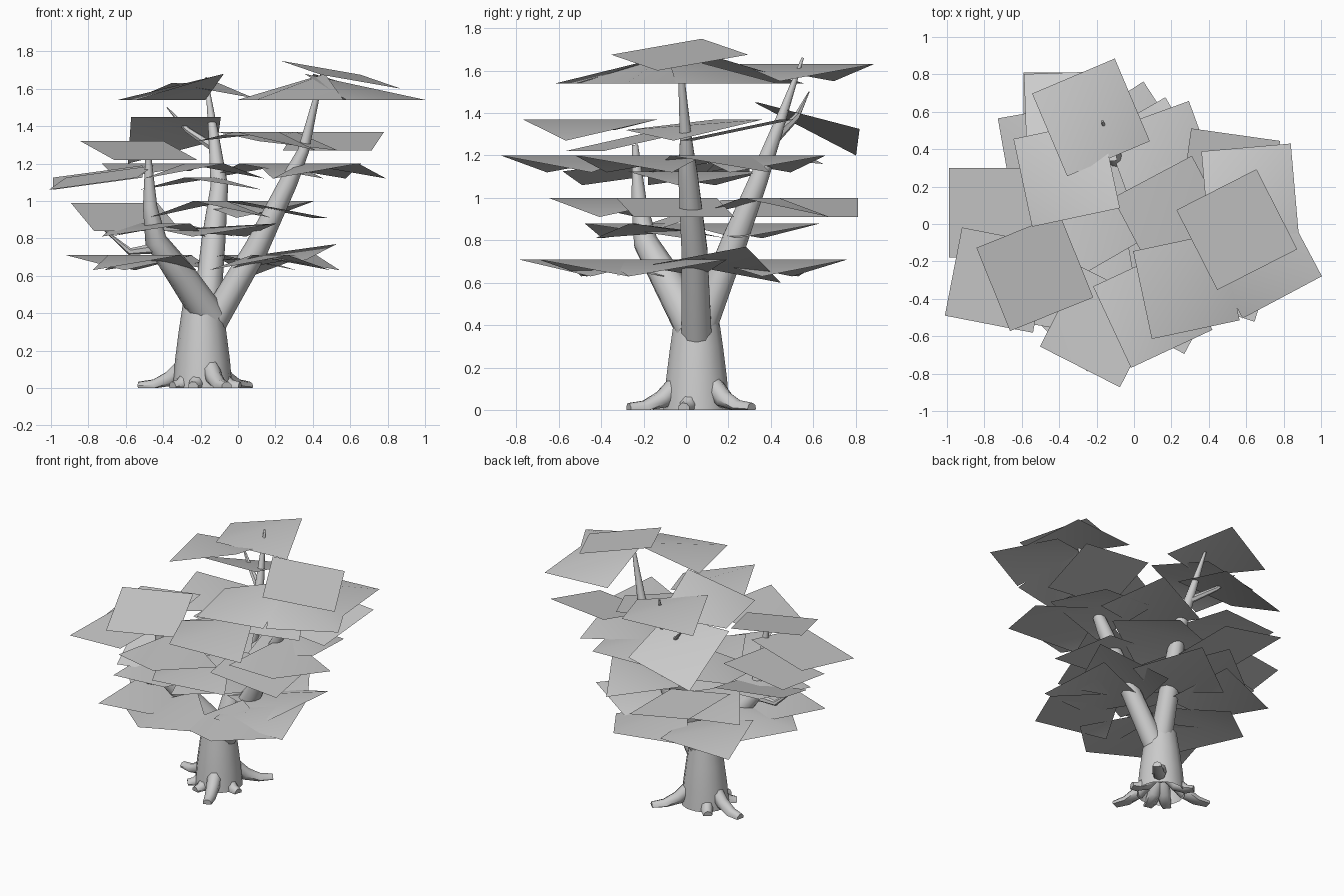
import bpy, bmesh, math
from mathutils import Vector, Matrix

cube = bpy.data.objects.get("Cube")
if cube:
    bpy.data.objects.remove(cube, do_unlink=True)

grey = bpy.data.materials.new("pale grey")
grey.use_nodes = True
colour = (0.6, 0.6, 0.6, 1)
grey.diffuse_color = colour
grey.node_tree.nodes["Principled BSDF"].inputs["Base Color"].default_value = colour


def finish(name, bm):
    mesh = bpy.data.meshes.new(name)
    bm.to_mesh(mesh)
    bm.free()
    obj = bpy.data.objects.new(name, mesh)
    bpy.context.collection.objects.link(obj)
    mesh.materials.append(grey)
    bpy.ops.object.select_all(action="DESELECT")
    obj.select_set(True)
    bpy.context.view_layer.objects.active = obj
    bpy.ops.object.shade_smooth_by_angle(angle=math.radians(50))


def tube(name, path, thick, thin, sides=10):
    """Loft tapering rings along a path, kept above the ground."""
    bm = bmesh.new()
    points = [Vector(p) for p in path]
    last = len(points) - 1
    rings = []
    for i, centre in enumerate(points):
        along = points[min(i + 1, last)] - points[max(i - 1, 0)]
        turn = Vector((0, 0, 1)).rotation_difference(along.normalized())
        radius = thick + (thin - thick) * (i / last) ** 1.3
        ring = []
        for k in range(sides):
            a = math.tau * k / sides
            co = centre + turn @ Vector((math.cos(a), math.sin(a), 0)) * radius
            co.z = max(co.z, 0)
            ring.append(bm.verts.new(co))
        rings.append(ring)
    for low, high in zip(rings, rings[1:]):
        for k in range(sides):
            n = (k + 1) % sides
            bm.faces.new((low[k], low[n], high[n], high[k]))
    bm.faces.new(rings[-1])
    bmesh.ops.recalc_face_normals(bm, faces=bm.faces)
    finish(name, bm)


LEVEL = {"l": 0, "m": 0.5, "h": 1}
HALF = 0.24


def leaf_card(name, base, rise, x, y, spin, corners):
    """Square sheet creased on a diagonal. The letters set each corner low,
    middle or high: front left, front right, back right, back left."""
    bm = bmesh.new()
    turn = Matrix.Rotation(math.radians(spin), 3, "Z")
    plan = ((-HALF, -HALF), (HALF, -HALF), (HALF, HALF), (-HALF, HALF))
    heights = [LEVEL[c] * rise for c in corners]
    verts = [bm.verts.new(Vector((x, y, base + h)) + turn @ Vector((px, py, 0)))
             for (px, py), h in zip(plan, heights)]
    # The crease joins the higher pair of opposite corners
    start = 0 if heights[0] + heights[2] >= heights[1] + heights[3] else 1
    a, b, c, d = verts[start:] + verts[:start]
    bm.faces.new((a, b, c))
    bm.faces.new((a, c, d))
    finish(name, bm)


def foliage(name, base, rise, *cards):
    for i, card in enumerate(cards):
        leaf_card(f"{name}_leaf_{i}", base, rise, *card)


# Trunk
CX, CY = -0.19, 0.05
tube("trunk", [(CX, CY, z) for z in (0, 0.15, 0.3, 0.45)], 0.16, 0.105, sides=14)

# Roots: reach in x and y from the trunk
roots = [(0.13, -0.32), (-0.34, 0.08), (0.25, 0.26), (0.2, -0.06),
         (-0.05, -0.2), (-0.14, 0.17), (-0.16, -0.13)]
for i, (dx, dy) in enumerate(roots):
    slope = ((0.28, 0.12), (0.5, 0.05), (0.75, 0.01), (1, 0.005))
    tube(f"root_{i}", [(CX + dx * t, CY + dy * t, z) for t, z in slope], 0.05, 0.03, sides=8)

# Main branches and twigs
tube("left_branch", [(-0.14, 0.05, 0.34), (0.1, 0.04, 0.75), (0.27, 0.01, 1.1),
                     (0.35, 0, 1.27), (0.45, -0.03, 1.68)], 0.075, 0.01)
tube("right_branch", [(-0.15, 0.04, 0.38), (-0.3, -0.08, 0.6), (-0.44, -0.19, 0.79),
                      (-0.47, -0.22, 0.97), (-0.48, -0.24, 1.25)], 0.09, 0.015)
tube("back_branch", [(-0.17, 0.07, 0.38), (-0.13, 0.23, 0.8), (-0.1, 0.34, 1.08),
                     (-0.13, 0.44, 1.35), (-0.17, 0.55, 1.66)], 0.075, 0.006)
tube("back_twig", [(-0.12, 0.42, 1.28), (-0.27, 0.52, 1.38), (-0.38, 0.58, 1.5)],
     0.025, 0.003, sides=6)
tube("right_twig", [(-0.42, -0.18, 0.75), (-0.58, -0.2, 0.73), (-0.72, -0.22, 0.85)],
     0.03, 0.003, sides=6)

# Foliage: base height and rise of the layer, then x, y, spin and corners of each card
foliage("top", 1.6, 0.15, (0.55, -0.03, 27, "mlmh"))
foliage("crown", 1.54, 0.14,
        (-0.36, 0.27, 12, "lhll"), (0.28, -0.33, 12, "llhl"),
        (0.62, 0.17, 5, "hlll"), (0.68, -0.18, 28, "lllh"))
foliage("back_crown", 1.55, 0.08, (-0.23, 0.57, 23, "hlhl"))
foliage("high", 1.27, 0.1,
        (0.1, -0.45, 25, "hlhm"), (0.21, 0.04, 28, "mlhh"), (0.51, 0.24, -8, "llhh"))
foliage("high_right", 1.22, 0.1, (-0.53, -0.26, 22, "llhh"))
foliage("steep_back", 1.2, 0.25, (-0.34, 0.57, 2, "hhml"))
foliage("middle", 1.12, 0.08,
        (-0.18, -0.55, -27, "lhlh"), (-0.45, 0.37, 10, "lhmh"), (0.15, 0.35, 20, "hlhl"),
        (0.49, -0.22, -18, "lhlh"), (0.38, 0.12, 10, "lhlh"))
foliage("middle_right", 1.06, 0.13,
        (-0.73, -0.3, -11, "lmhm"), (-0.75, 0.06, 0, "lmhm"), (-0.2, 0.05, 30, "mlml"))
foliage("low", 0.91, 0.09,
        (-0.15, -0.32, 30, "hlhl"), (0.2, -0.05, 10, "hllh"),
        (-0.35, 0.57, 0, "hllh"), (0.08, 0.35, 30, "lhlh"))
foliage("low_right", 0.84, 0.15, (-0.6, 0, 15, "llhh"))
foliage("under", 0.81, 0.07,
        (-0.1, -0.12, 20, "lhlm"), (-0.45, -0.2, -10, "lhlh"), (-0.35, 0.3, 35, "hlhl"))
foliage("bottom", 0.63, 0.08,
        (-0.02, 0.43, 33, "hlhl"), (0.17, -0.37, -28, "lhlh"), (-0.25, -0.45, 45, "hlhl"),
        (-0.58, 0, 40, "lhlh"), (-0.42, 0.36, 15, "hlhl"), (-0.5, -0.3, -10, "lhlh"),
        (0.25, -0.1, 15, "hlhl"))
foliage("bottom_left", 0.6, 0.17, (0.22, 0.14, 70, "mhlm"))
